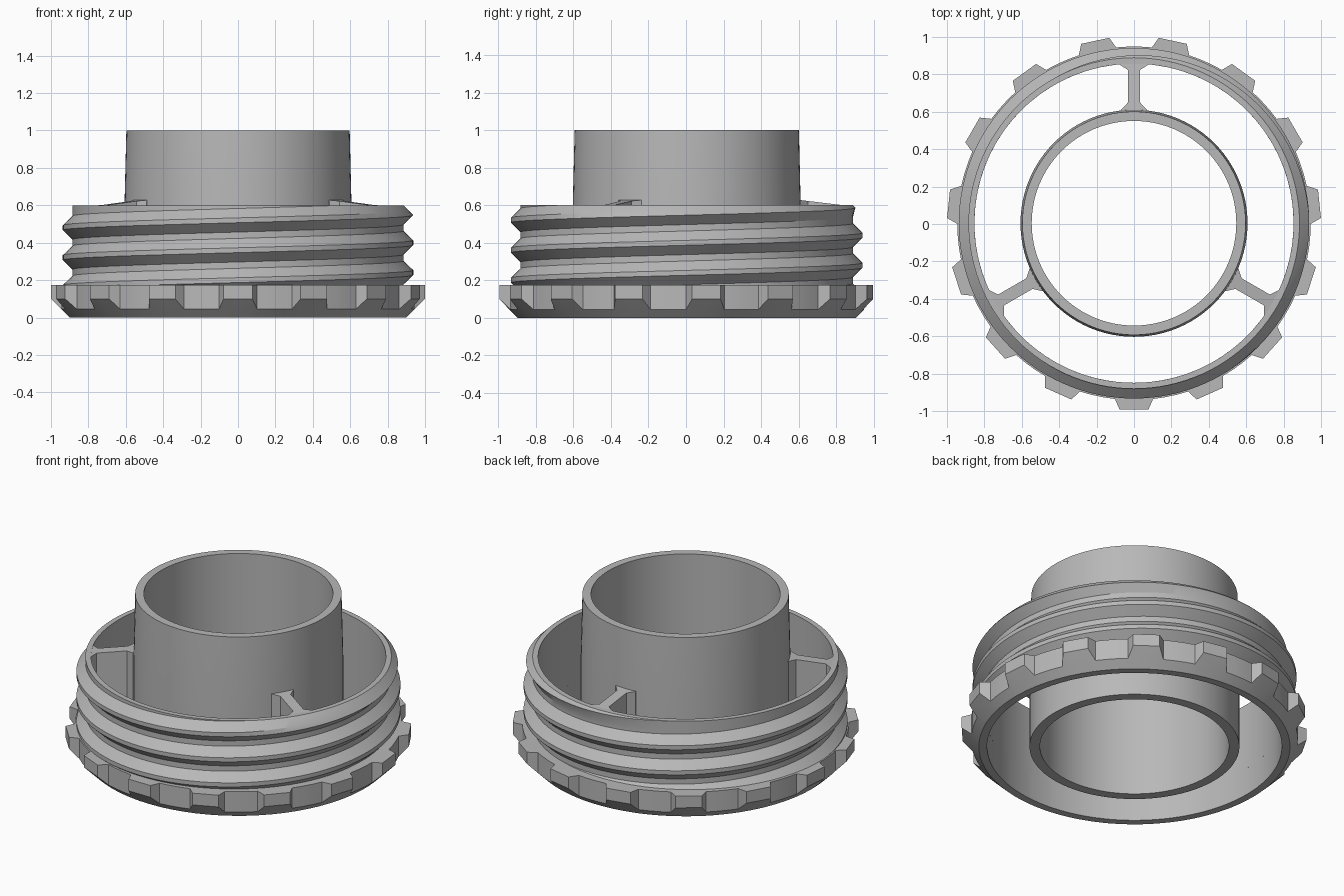
import bpy, bmesh, math

cube = bpy.data.objects.get("Cube")
if cube:
    bpy.data.objects.remove(cube, do_unlink=True)

grey = bpy.data.materials.new("plain grey")
grey.use_nodes = True
colour = (0.48, 0.48, 0.48, 1)
grey.diffuse_color = colour
grey.node_tree.nodes["Principled BSDF"].inputs["Base Color"].default_value = colour

Y_SHIFT = 0.004      # the odd tooth count puts the axis slightly off centre
BORE = 0.853         # inside radius of collar and sleeve
COLLAR_TOP = 0.175
SLEEVE_TOP = 0.6


def finish(bm, name, smooth=True):
    bmesh.ops.remove_doubles(bm, verts=bm.verts, dist=1e-5)
    bmesh.ops.recalc_face_normals(bm, faces=bm.faces)
    mesh = bpy.data.meshes.new(name)
    bm.to_mesh(mesh)
    bm.free()
    mesh.materials.append(grey)
    obj = bpy.data.objects.new(name, mesh)
    obj.location.y = 0
    bpy.context.collection.objects.link(obj)
    if smooth:
        bpy.ops.object.select_all(action='DESELECT')
        obj.select_set(True)
        bpy.context.view_layer.objects.active = obj
        bpy.ops.object.shade_smooth_by_angle(angle=math.radians(25))
    return obj


def polar(r, a, z):
    return (r * math.cos(a), r * math.sin(a) + Y_SHIFT, z)


def sweep(columns):
    """Skin closed (radius, z) sections given as (angle, section) pairs."""
    bm = bmesh.new()
    rings = [[bm.verts.new(polar(r, a, z)) for r, z in sec] for a, sec in columns]
    for one, two in zip(rings, rings[1:]):
        for j in range(len(one)):
            k = (j + 1) % len(one)
            bm.faces.new((one[j], two[j], two[k], one[k]))
    return bm


def turn(steps):
    return [math.tau * i / steps for i in range(steps + 1)]


# Inner tube, slightly tapered above the sleeve
tube = [(0.547, 0), (0.607, 0), (0.607, 0.6), (0.597, 1), (0.547, 1)]
finish(sweep([(a, tube) for a in turn(96)]), "inner_tube")

# Toothed collar with a conical lower edge
TEETH, SLOT, TIP = 15, 0.945, 1.0
tooth = [(-6.2, SLOT), (-4.4, TIP), (0, 0.997), (4.4, TIP),
         (6.2, SLOT), (10, SLOT), (14, SLOT)]
columns = []
for n in range(TEETH):
    for offset, r in tooth:
        a = math.radians(-90 + n * 360 / TEETH + offset)
        columns.append((a, [(BORE, 0), (0.9, 0), (SLOT, 0.045), (r, 0.1),
                            (r, COLLAR_TOP), (BORE, COLLAR_TOP)]))
columns.append((columns[0][0] + math.tau, columns[0][1]))
bm = sweep(columns)
bmesh.ops.triangulate(bm, faces=bm.faces, quad_method='LONG_EDGE')
finish(bm, "toothed_collar")

# Threaded sleeve: rows follow the helix and are clipped to the sleeve height
PITCH, ROOT, CREST = 0.16, 0.885, 0.937
CREST_HALF, ROOT_HALF = 0.013, 0.017
CREST_Z = 0.4        # crest height at angle zero


def thread_radius(z, a):
    d = (z - CREST_Z) / PITCH - a / math.tau
    d = abs(d - round(d)) * PITCH
    t = (d - CREST_HALF) / (PITCH / 2 - CREST_HALF - ROOT_HALF)
    r = CREST + (ROOT - CREST) * min(1, max(0, t))
    return min(r, ROOT + SLEEVE_TOP - z)


columns = []
for a in turn(120):
    section = [(BORE, COLLAR_TOP)]
    for turn_no in range(-4, 4):
        middle = CREST_Z + PITCH * (turn_no + a / math.tau)
        for step in (-CREST_HALF, CREST_HALF,
                     PITCH / 2 - ROOT_HALF, PITCH / 2 + ROOT_HALF):
            z = min(SLEEVE_TOP, max(COLLAR_TOP, middle + step))
            section.append((thread_radius(z, a), z))
    section.append((BORE, SLEEVE_TOP))
    columns.append((a, section))
finish(sweep(columns), "threaded_sleeve")

# Three spokes flared at both ends, with a top sloping down to the sleeve
half = [(0.59, 0.07), (0.605, 0.07), (0.645, 0.033),
        (0.82, 0.033), (0.85, 0.08), (0.86, 0.08)]
outline = half + [(r, -w) for r, w in reversed(half)]
SPOKE_BOTTOM = 0.3
for name, degrees in (("back", 90), ("right", 210), ("left", 330)):
    c, s = math.cos(math.radians(degrees)), math.sin(math.radians(degrees))
    bm = bmesh.new()
    low, high = [], []
    for r, w in outline:
        x, y = r * c - w * s, r * s + w * c + Y_SHIFT
        low.append(bm.verts.new((x, y, SPOKE_BOTTOM)))
        high.append(bm.verts.new((x, y, 0.628 - 0.12 * (r - 0.6))))
    bm.faces.new(low)
    bm.faces.new(high)
    for i in range(len(low)):
        k = (i + 1) % len(low)
        bm.faces.new((low[i], low[k], high[k], high[i]))
    finish(bm, name + "_spoke", smooth=False)
